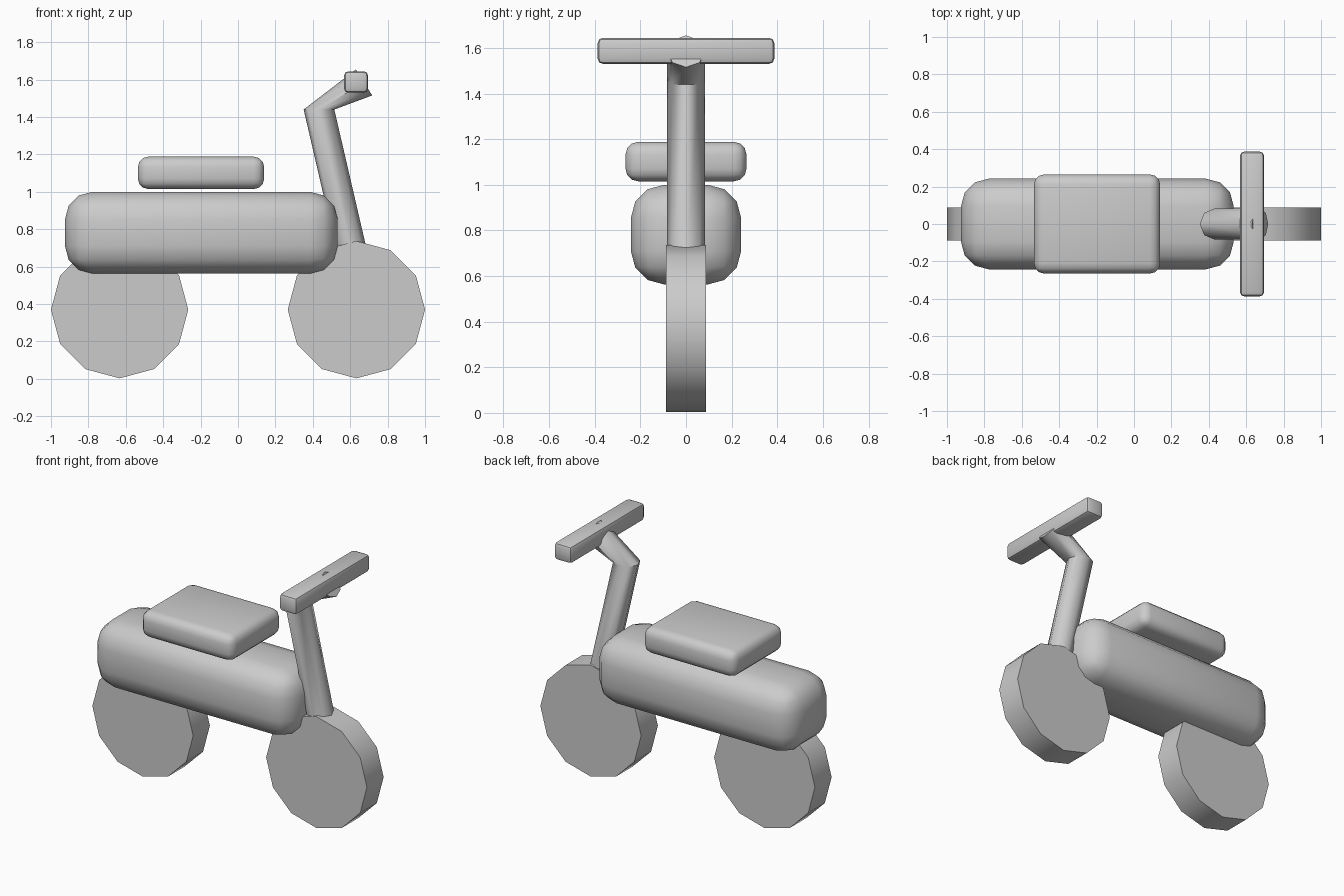
import bpy, bmesh, math
from mathutils import Vector

if "Cube" in bpy.data.objects:
    bpy.data.objects.remove(bpy.data.objects["Cube"])

grey = bpy.data.materials.new("light grey")
grey.diffuse_color = (0.6, 0.6, 0.6, 1)
grey.use_nodes = True
grey.node_tree.nodes["Principled BSDF"].inputs["Base Color"].default_value = grey.diffuse_color


def finish(bm, name, angle=35):
    bmesh.ops.recalc_face_normals(bm, faces=bm.faces)
    mesh = bpy.data.meshes.new(name)
    bm.to_mesh(mesh)
    bm.free()
    ob = bpy.data.objects.new(name, mesh)
    bpy.context.collection.objects.link(ob)
    mesh.materials.append(grey)
    bpy.ops.object.select_all(action='DESELECT')
    bpy.context.view_layer.objects.active = ob
    ob.select_set(True)
    bpy.ops.object.shade_smooth_by_angle(angle=math.radians(angle))
    return ob


def rounded_box(name, lo, hi, bevel, segments):
    lo, hi = Vector(lo), Vector(hi)
    bm = bmesh.new()
    bmesh.ops.create_cube(bm, size=1)
    bmesh.ops.scale(bm, vec=hi - lo, verts=bm.verts)
    bmesh.ops.translate(bm, vec=(lo + hi) / 2, verts=bm.verts)
    bmesh.ops.bevel(bm, geom=bm.edges[:], offset=bevel, segments=segments,
                    profile=0.5, affect='EDGES')
    return finish(bm, name)


def prism(bm, rings):
    """Skin a list of vertex rings and cap both ends."""
    loops = [[bm.verts.new(p) for p in ring] for ring in rings]
    n = len(loops[0])
    for a, b in zip(loops, loops[1:]):
        for i in range(n):
            j = (i + 1) % n
            bm.faces.new((a[i], a[j], b[j], b[i]))
    bm.faces.new(loops[0])
    bm.faces.new(loops[-1])


# Twelve-sided wheels
for name, x in (("rear_wheel", -0.633), ("front_wheel", 0.633)):
    bm = bmesh.new()
    prism(bm, [[(x + 0.367 * math.sin(math.tau * i / 12), y,
                 0.37 + 0.367 * math.cos(math.tau * i / 12)) for i in range(12)]
               for y in (-0.087, 0.087)])
    finish(bm, name)

# Body, seat and handlebar
rounded_box("body", (-0.925, -0.242, 0.563), (0.533, 0.242, 1.0), 0.147, 3)
rounded_box("seat", (-0.535, -0.265, 1.015), (0.14, 0.265, 1.188), 0.055, 3)
rounded_box("handlebar", (0.567, -0.387, 1.53), (0.695, 0.387, 1.644), 0.022, 2)

# Bent steering stem: centre, direction across the tube
bm = bmesh.new()
path = [((0.616, 0, 0.65), (1, 0, 0)),
        ((0.433, 0, 1.44), (1, 0, 0)),
        ((0.674, 0, 1.585), (0.53, 0, -0.85))]
rings = []
for centre, across in path:
    c, u, v = Vector(centre), Vector(across).normalized(), Vector((0, 1, 0))
    rings.append([c + 0.082 * math.cos(math.tau * i / 8) * u
                  + 0.084 * math.sin(math.tau * i / 8) * v for i in range(8)])
prism(bm, rings)
finish(bm, "steering_stem", 50)
